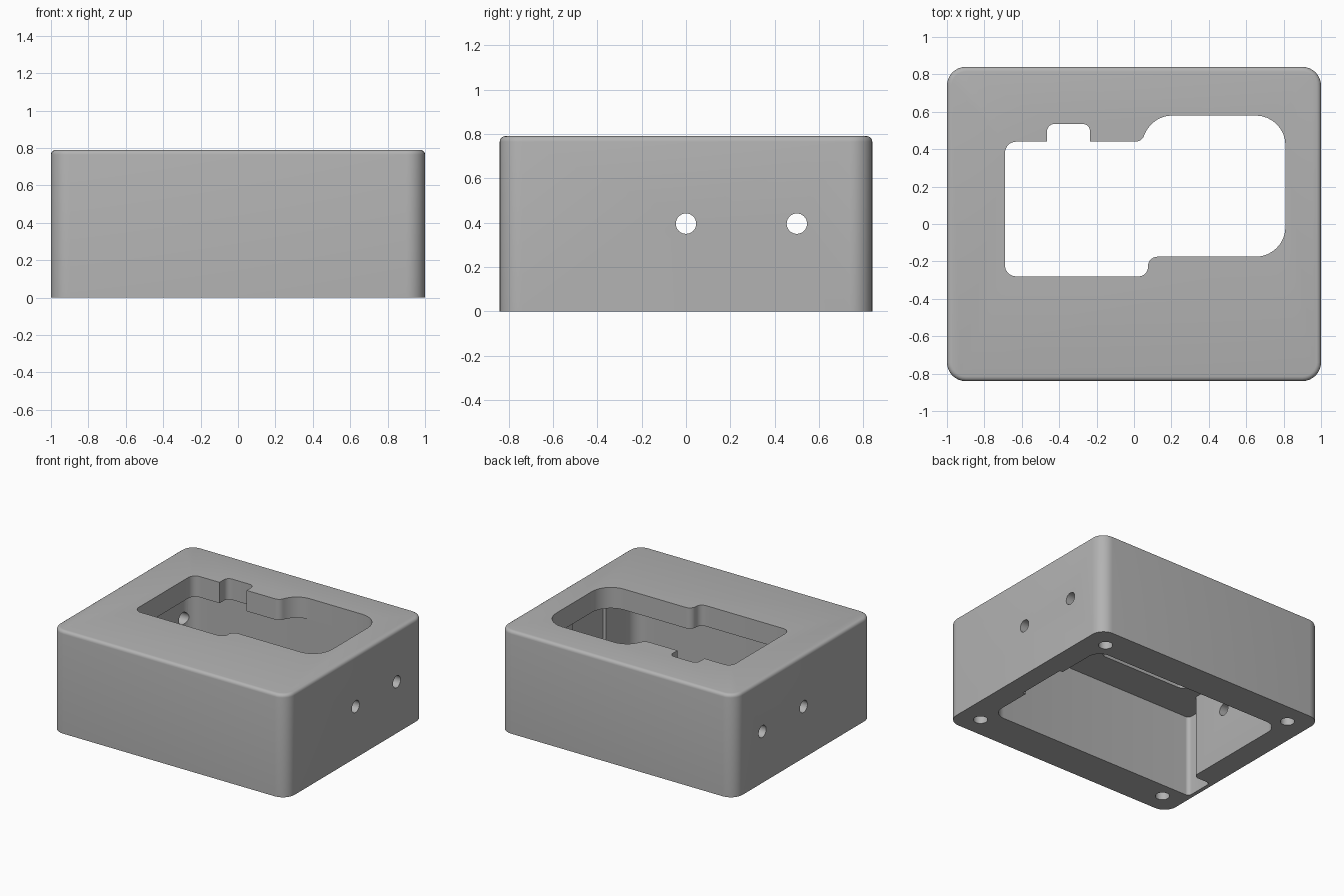
import bpy, bmesh, math
from mathutils import Vector, Matrix

if "Cube" in bpy.data.objects:
    bpy.data.objects.remove(bpy.data.objects["Cube"], do_unlink=True)

grey = bpy.data.materials.new("matte_grey")
grey.use_nodes = True
grey.diffuse_color = (0.45, 0.45, 0.45, 1)
grey.node_tree.nodes["Principled BSDF"].inputs["Base Color"].default_value = (0.45, 0.45, 0.45, 1)


def rounded(corners, steps=8):
    """Outline with each (x, y, radius) corner replaced by an arc."""
    out = []
    for i, (x, y, r) in enumerate(corners):
        p = Vector((x, y))
        if r == 0:
            out.append(p)
            continue
        a = (Vector(corners[i - 1][:2]) - p).normalized()
        b = (Vector(corners[(i + 1) % len(corners)][:2]) - p).normalized()
        half = a.angle(b) / 2
        centre = p + (a + b).normalized() * (r / math.sin(half))
        start = p + a * (r / math.tan(half)) - centre
        end = p + b * (r / math.tan(half)) - centre
        sweep = start.angle_signed(end)
        for k in range(steps + 1):
            t = -sweep * k / steps
            out.append(centre + Matrix.Rotation(t, 2) @ start)
    return out


def box_outline(hx, hy, r):
    return rounded([(-hx, -hy, r), (hx, -hy, r), (hx, hy, r), (-hx, hy, r)])


def prism(name, outline, z0, z1, top_round=0):
    bm = bmesh.new()
    base = bm.faces.new([bm.verts.new((p.x, p.y, z0)) for p in outline])
    ext = bmesh.ops.extrude_face_region(bm, geom=[base])["geom"]
    bmesh.ops.translate(bm, vec=(0, 0, z1 - z0),
                        verts=[g for g in ext if isinstance(g, bmesh.types.BMVert)])
    bmesh.ops.recalc_face_normals(bm, faces=bm.faces)
    if top_round:
        rim = [e for e in bm.edges if all(v.co.z > z1 - 1e-4 for v in e.verts)]
        bmesh.ops.bevel(bm, geom=rim, offset=top_round, segments=4,
                        profile=0.5, affect='EDGES')
    return finish(name, bm)


def finish(name, bm):
    mesh = bpy.data.meshes.new(name)
    bm.to_mesh(mesh)
    bm.free()
    mesh.materials.append(grey)
    ob = bpy.data.objects.new(name, mesh)
    bpy.context.collection.objects.link(ob)
    return ob


def drill(name, radius, length, centre, along_x=False):
    bm = bmesh.new()
    turn = Matrix.Rotation(math.pi / 2, 4, 'Y') if along_x else Matrix()
    bmesh.ops.create_cone(bm, cap_ends=True, segments=32, radius1=radius, radius2=radius,
                          depth=length, matrix=Matrix.Translation(centre) @ turn)
    return finish(name, bm)


def cut(target, cutter):
    bpy.context.view_layer.objects.active = target
    mod = target.modifiers.new("cut", 'BOOLEAN')
    mod.operation = 'DIFFERENCE'
    mod.solver = 'EXACT'
    mod.object = cutter
    bpy.ops.object.modifier_apply(modifier=mod.name)
    bpy.data.objects.remove(cutter, do_unlink=True)


# Outer block with rounded corners and softened top rim
housing = prism("housing", box_outline(1, 0.84, 0.1), 0, 0.79, 0.025)

# Hollow interior, open below, with a side pocket and a shallow recess
cavity = [(-0.97, -0.56, 0.03), (0.82, -0.56, 0.1), (0.82, -0.2, 0), (0.845, -0.2, 0),
          (0.845, 0.2, 0), (0.82, 0.2, 0), (0.82, 0.585, 0.1), (-0.82, 0.585, 0.1),
          (-0.82, -0.33, 0.04), (-0.97, -0.33, 0.03)]
cut(housing, prism("cavity_cutter", rounded(cavity), -0.1, 0.63))

# Shaped window through the top plate
window = [(-0.69, -0.28, 0.06), (0.075, -0.28, 0.05), (0.075, -0.175, 0.05),
          (0.81, -0.175, 0.16), (0.81, 0.58, 0.16), (0.1, 0.58, 0.16), (0.04, 0.44, 0.05),
          (-0.235, 0.44, 0), (-0.235, 0.535, 0.04), (-0.465, 0.535, 0.04),
          (-0.465, 0.44, 0), (-0.69, 0.44, 0.06)]
cut(housing, prism("window_cutter", rounded(window), 0.5, 0.9))

# Cross holes through both side walls
for y in (0, 0.5):
    cut(housing, drill("cross_hole", 0.046, 2.4, (0, y, 0.395), True))

# Blind screw holes in the underside corners
for sx in (-1, 1):
    for sy in (-1, 1):
        cut(housing, drill("screw_hole", 0.05, 0.6, (sx * 0.83, sy * 0.68, 0)))

bpy.ops.object.select_all(action='DESELECT')
housing.select_set(True)
bpy.context.view_layer.objects.active = housing
bpy.ops.object.shade_smooth_by_angle(angle=math.radians(30))
